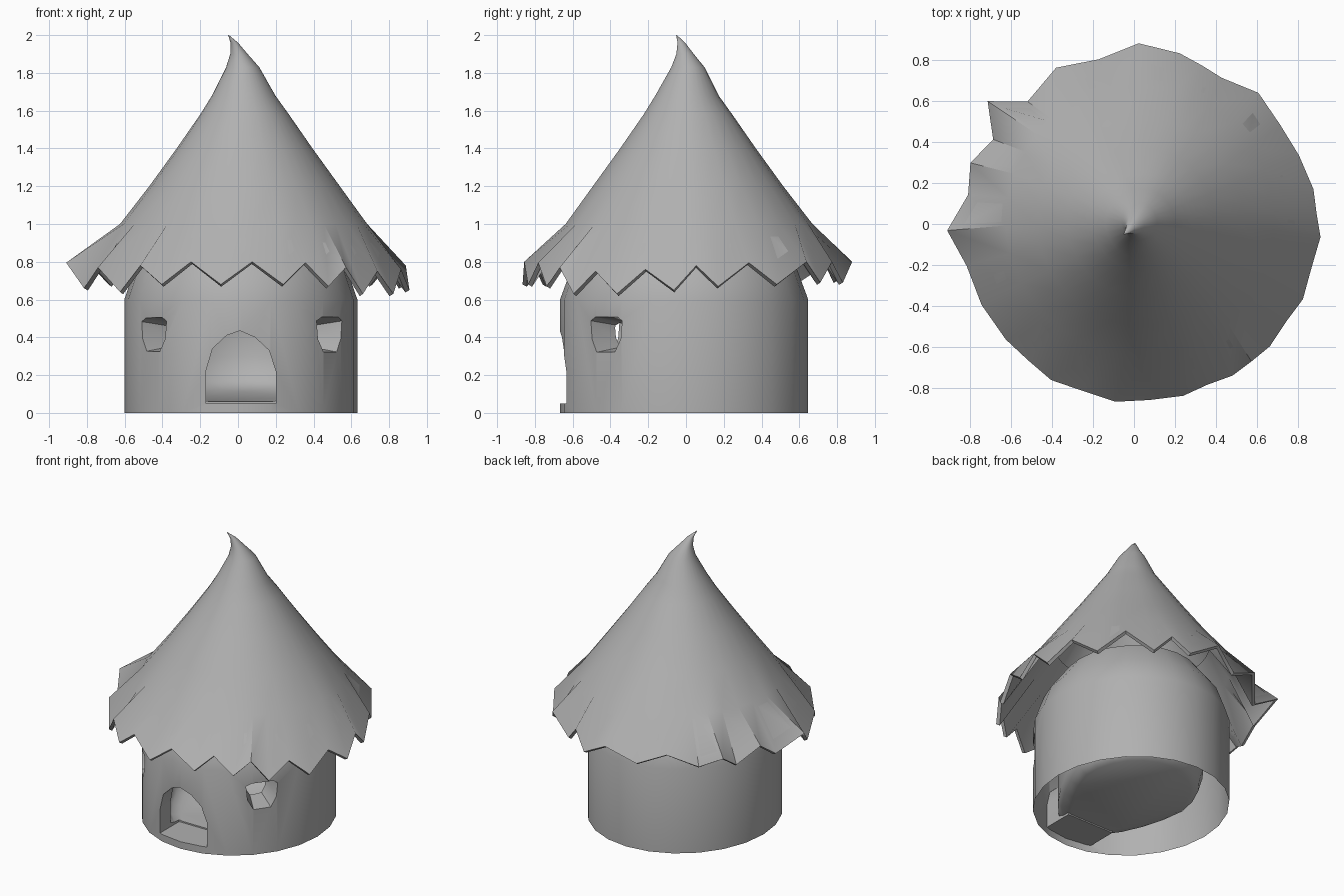
import bpy, bmesh
from math import sin, cos, radians, tau

cube = bpy.data.objects.get("Cube")
if cube:
    bpy.data.objects.remove(cube, do_unlink=True)

shade = 0.44
grey = bpy.data.materials.new("plain_grey")
grey.use_nodes = True
grey.diffuse_color = (shade, shade, shade, 1)
grey.node_tree.nodes["Principled BSDF"].inputs["Base Color"].default_value = (shade, shade, shade, 1)


def loft(name, rings, cap_start=True):
    """Skin a list of equally long point rings and cap the ends."""
    bm = bmesh.new()
    loops = [[bm.verts.new(p) for p in ring] for ring in rings]
    count = len(loops[0])
    for low, high in zip(loops, loops[1:]):
        for i in range(count):
            j = (i + 1) % count
            bm.faces.new((low[i], low[j], high[j], high[i]))
    if cap_start:
        bm.faces.new(loops[0][::-1])
    bm.faces.new(loops[-1])
    bmesh.ops.recalc_face_normals(bm, faces=bm.faces)
    mesh = bpy.data.meshes.new(name)
    bm.to_mesh(mesh)
    bm.free()
    mesh.materials.append(grey)
    obj = bpy.data.objects.new(name, mesh)
    bpy.context.collection.objects.link(obj)
    return obj


def ellipse(cx, cy, rx, ry, z, angles):
    return [(cx + rx * cos(a), cy + ry * sin(a), z) for a in angles]


def room_ring(k, z, tilt):
    """Egg-shaped ring that narrows and reaches forward to the doorway."""
    ring = []
    for a in around:
        front = max(0, -sin(a))
        x = 0.46 * k * cos(a) * (1 - 0.25 * front)
        y = k * sin(a) * (0.59 if front else 0.48)
        ring.append((0.015 + x, y - 0.01, z + tilt * y))
    return ring


def prism(name, outline, heading, near, far, taper=1, mid=0):
    """Extrude a (sideways, height) outline radially, shrinking its near end."""
    c, s = cos(radians(heading)), sin(radians(heading))
    return loft(name, [[(c * r - s * u * k, s * r + c * u * k, mid + (z - mid) * k)
                        for u, z in outline] for r, k in ((near, taper), (far, 1))])


def activate(obj):
    bpy.ops.object.select_all(action='DESELECT')
    obj.select_set(True)
    bpy.context.view_layer.objects.active = obj


def carve(obj, cutter):
    cutter.hide_render = True
    mod = obj.modifiers.new("carve", 'BOOLEAN')
    mod.operation, mod.solver, mod.object = 'DIFFERENCE', 'EXACT', cutter
    activate(obj)
    bpy.ops.object.modifier_apply(modifier=mod.name)
    bpy.data.objects.remove(cutter, do_unlink=True)


# Round wall, drawn in under the roof
around = [tau * i / 24 for i in range(24)]
wall = loft("wall", [ellipse(0.015, -0.01, 0.617 * k, 0.657 * k, z, around)
                     for k, z in ((1, 0), (1, 0.6), (0.91, 0.76), (0.7, 0.94))])

# Rounded hollow room whose floor climbs from the doorway to the back
carve(wall, loft("room_cutter", [room_ring(*spec) for spec in (
    (0.82, 0.092, 0.08), (0.94, 0.122, 0.12), (1, 0.192, 0.22),
    (1, 0.45, 0), (0.92, 0.58, 0), (0.7, 0.68, 0))]))

# Arched doorway and two small funnel-shaped windows
arch = [(-0.17, 0.05), (0.2, 0.05), (0.2, 0.22), (0.165, 0.33), (0.09, 0.4),
        (0.01, 0.435), (-0.06, 0.41), (-0.135, 0.34), (-0.17, 0.22)]
carve(wall, prism("door_cutter", arch, 270, 0.42, 0.85))
hole = [(-0.06, 0.32), (0.06, 0.32), (0.1, 0.39), (0.11, 0.49),
        (0.08, 0.51), (-0.07, 0.51), (-0.11, 0.49), (-0.1, 0.39)]
for heading in (319, 224):
    carve(wall, prism("window_cutter", hole, heading, 0.4, 0.66, 0.55, 0.41))

# Leave the base open
bm = bmesh.new()
bm.from_mesh(wall.data)
base = [f for f in bm.faces if all(v.co.z < 0.001 for v in f.verts)]
bmesh.ops.delete(bm, geom=base, context='FACES')
bm.to_mesh(wall.data)
bm.free()

# Ragged eave: heading, reach and height of each tooth, then reach of the notch after it
teeth = [(242, 86, 68, 85), (264, 87, 68, 86), (286, 87, 68, 86), (303, 88, 67, 88),
         (318, 89, 63, 88), (336, 90, 63, 89), (356, 91, 65, 89), (371, 89, 67, 87),
         (394, 86, 68, 88), (419, 83, 69, 84), (435, 86, 69, 88), (462, 82, 70, 85),
         (491, 79, 69, 93), (509, 80, 68, 85), (530, 82, 69, 91), (554, 84, 66, 84),
         (582, 84, 64, 84)]
rim, headings = [], []
for i, (a, r, z, notch) in enumerate(teeth):
    b, _, z2, _ = teeth[(i + 1) % len(teeth)]
    b += 360 if b < a else 0
    valley = ((a + b) / 2, notch, min((z + z2) / 2 + 12, 80))
    for deg, reach, height in ((a, r, z), valley):
        t = radians(deg)
        headings.append(t)
        rim.append((reach / 100 * cos(t), reach / 100 * sin(t), height / 100))

# Thatched cone with a bent tip, and a lining under the eave
lining = [(x * 0.975, y * 0.975, z - 0.012) for x, y, z in rim]
cone = [(0.03, 0.015, 0.655, 1.0), (0.035, 0.01, 0.505, 1.2), (0.035, 0.01, 0.36, 1.4),
        (0.035, 0.01, 0.235, 1.58), (0.03, 0.005, 0.168, 1.68), (0.025, 0.01, 0.088, 1.83),
        (0.005, -0.005, 0.046, 1.9), (-0.02, -0.025, 0.02, 1.96), (-0.05, -0.05, 0.002, 2.0)]
inner = [ellipse(0.03, 0.015, r, r, z, headings) for r, z in ((0.5, 1.18), (0.63, 1.0))]
outer = [ellipse(x, y, r, r, z, headings) for x, y, r, z in cone]
roof = loft("roof", inner + [lining, rim] + outer, cap_start=False)

for obj in (wall, roof):
    activate(obj)
    bpy.ops.object.shade_smooth_by_angle(angle=radians(42))
